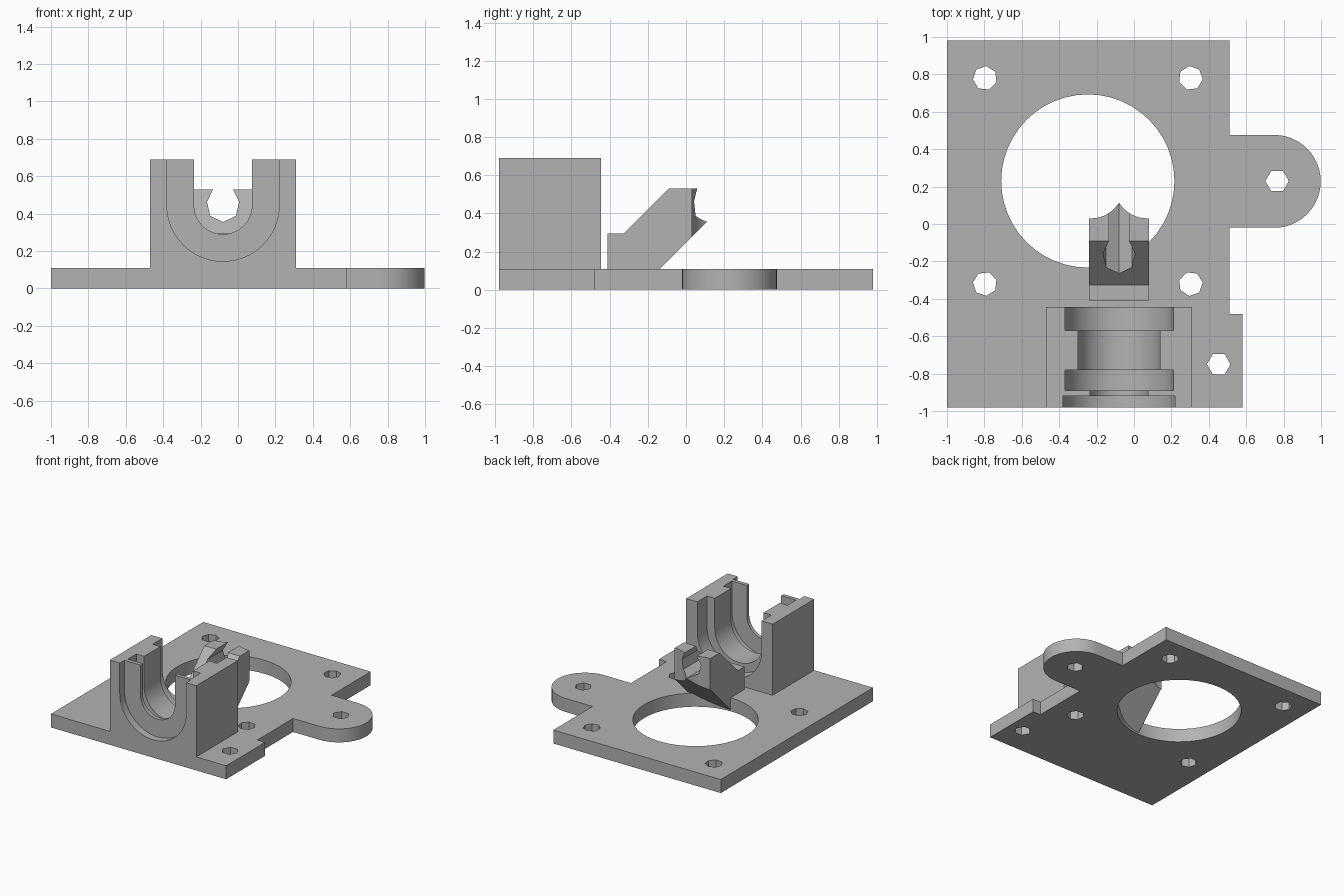
import bpy, bmesh
from math import cos, sin, pi, radians
from mathutils import Vector

if "Cube" in bpy.data.objects:
    bpy.data.objects.remove(bpy.data.objects["Cube"])

grey = bpy.data.materials.new("plain grey")
grey.use_nodes = True
grey.diffuse_color = (0.45, 0.45, 0.45, 1)
grey.node_tree.nodes["Principled BSDF"].inputs["Base Color"].default_value = grey.diffuse_color


def arc(cx, cy, r, start, sweep, n, closed=False):
    """Points on an arc; a closed one leaves out the repeated end point."""
    count = n if closed else n + 1
    return [(cx + r * cos(radians(start + sweep * i / n)),
             cy + r * sin(radians(start + sweep * i / n))) for i in range(count)]


def prism(name, outline, axis, low, high):
    """Extrude a 2D outline along x (y,z), y (x,z) or z (x,y)."""
    place = {"x": lambda p: (low, p[0], p[1]),
             "y": lambda p: (p[0], low, p[1]),
             "z": lambda p: (p[0], p[1], low)}[axis]
    step = Vector([(high - low) * (axis == a) for a in "xyz"])
    bm = bmesh.new()
    face = bm.faces.new([bm.verts.new(place(p)) for p in outline])
    made = bmesh.ops.extrude_face_region(bm, geom=[face])
    bmesh.ops.translate(bm, vec=step,
                        verts=[g for g in made["geom"] if isinstance(g, bmesh.types.BMVert)])
    bmesh.ops.recalc_face_normals(bm, faces=bm.faces)
    mesh = bpy.data.meshes.new(name)
    bm.to_mesh(mesh)
    bm.free()
    mesh.materials.append(grey)
    obj = bpy.data.objects.new(name, mesh)
    bpy.context.collection.objects.link(obj)
    return obj


def cut(obj, cutters):
    """Subtract every cutter, apply the result and tidy up."""
    bpy.ops.object.select_all(action="DESELECT")
    bpy.context.view_layer.objects.active = obj
    obj.select_set(True)
    for cutter in cutters:
        cutter.hide_render = True
        mod = obj.modifiers.new("cut", "BOOLEAN")
        mod.operation = "DIFFERENCE"
        mod.solver = "EXACT"
        mod.object = cutter
        bpy.ops.object.modifier_apply(modifier=mod.name)
        bpy.data.objects.remove(cutter)
    bpy.ops.object.shade_smooth_by_angle(angle=radians(25))


# Base plate with a round ear and a small corner tab
THICK = 0.11
outline = [(-1, -0.98), (0.58, -0.98), (0.58, -0.48), (0.51, -0.48), (0.51, -0.02)]
outline += arc(0.75, 0.228, 0.248, -90, 180, 24)
outline += [(0.51, 0.476), (0.51, 0.98), (-1, 0.98)]
plate = prism("base_plate", outline, "z", 0, THICK)

# Large opening, four motor screw holes, two mounting holes
holes = [arc(-0.247, 0.23, 0.463, 0, 360, 48, True)]
for sx, sy, angle in ((1, 1, 45), (-1, 1, 135), (-1, -1, 225), (1, -1, 315)):
    holes.append(arc(-0.247 + sx * 0.55, 0.23 + sy * 0.55, 0.065, angle, 360, 7, True))
for x, y in ((0.765, 0.23), (0.453, -0.75)):
    holes.append(arc(x, y, 0.063, 0, 360, 6, True))
cut(plate, [prism("hole_cutter", h, "z", -0.1, 0.3) for h in holes])

# Holder block with a stepped U-shaped channel
MID = -0.08
block = prism("holder_block", [(-0.47, THICK), (0.31, THICK), (0.31, 0.69), (-0.47, 0.69)],
              "y", -0.98, -0.445)


def channel(radius, y0, y1):
    shape = [(MID - radius, 0.9)] + arc(MID, 0.445, radius, 180, 180, 32) + [(MID + radius, 0.9)]
    return prism("channel_cutter", shape, "y", y0, y1)


cut(block, [channel(0.155, -1.1, -0.3), channel(0.30, -1.1, -0.92), channel(0.29, -0.89, -0.78),
            channel(0.22, -0.80, -0.55), channel(0.29, -0.57, -0.3)])

# Sloping guide that leans over the large opening
guide = prism("filament_guide",
              [(-0.41, 0.01), (-0.235, 0.01), (0.14, 0.385), (0.14, 0.53),
               (-0.09, 0.53), (-0.325, 0.295), (-0.41, 0.295)], "x", -0.24, 0.08)
# Two round hollows at its tip, then a seven-sided bore open at the top
hollows = [prism("hollow_cutter", arc(MID + s * 0.15, 0.205, 0.175, 0, 360, 48, True),
                 "z", -0.2, 0.8) for s in (-1, 1)]
bore = arc(MID, 0.443, 0.088, -90, 360, 7, True)
bore = [(x, 0.56 if z > 0.5 else z) for x, z in bore]
cut(guide, hollows + [prism("bore_cutter", bore, "y", -0.6, 0.4)])
